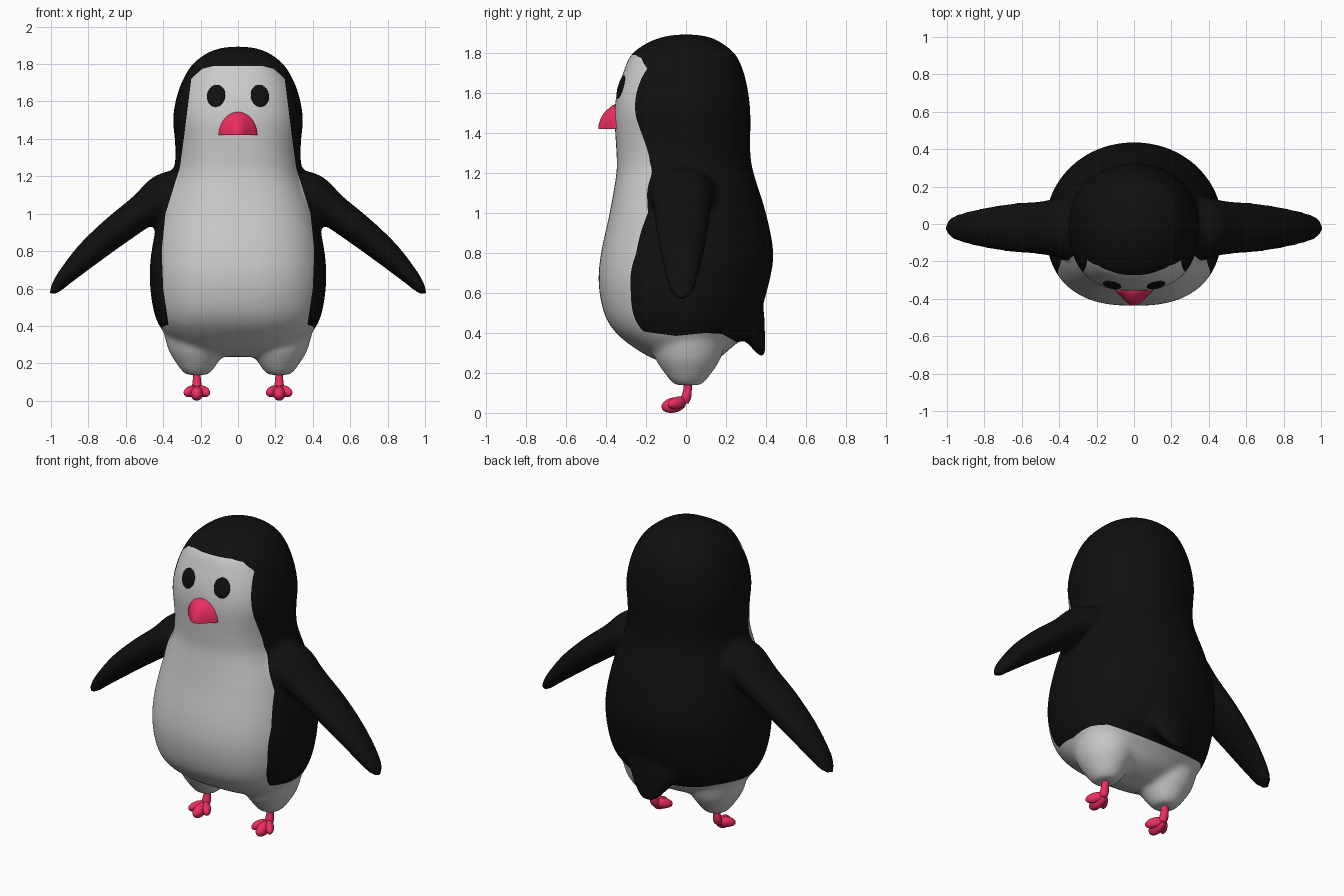
import bpy, bmesh
from math import sin, cos, pi, radians
from mathutils import Vector, Matrix

if "Cube" in bpy.data.objects:
    bpy.data.objects.remove(bpy.data.objects["Cube"])


def material(name, rgb):
    m = bpy.data.materials.new(name)
    m.diffuse_color = (*rgb, 1)
    m.use_nodes = True
    m.node_tree.nodes["Principled BSDF"].inputs["Base Color"].default_value = m.diffuse_color
    return m


BLACK = material("black", (0.005, 0.005, 0.005))
WHITE = material("white", (0.7, 0.7, 0.7))
PINK = material("pink", (0.86, 0.027, 0.12))


def finish(bm, name, *mats):
    bmesh.ops.recalc_face_normals(bm, faces=bm.faces)
    me = bpy.data.meshes.new(name)
    bm.to_mesh(me)
    bm.free()
    ob = bpy.data.objects.new(name, me)
    bpy.context.collection.objects.link(ob)
    for m in mats:
        me.materials.append(m)
    me.shade_smooth()
    return ob


def smooth_rows(rows, steps=4):
    """Catmull-Rom interpolation through rows of numbers."""
    pts = [Vector(r) for r in rows]
    out = []
    for i in range(len(pts) - 1):
        a, b, c, d = pts[max(i - 1, 0)], pts[i], pts[i + 1], pts[min(i + 2, len(pts) - 1)]
        for k in range(steps):
            t = k / steps
            out.append(0.5 * (2 * b + (c - a) * t + (2 * a - 5 * b + 4 * c - d) * t * t
                              + (3 * b - a - 3 * c + d) * t ** 3))
    return out + [pts[-1]]


def loft(bm, rings):
    loops = [[bm.verts.new(p) for p in r] for r in rings]
    n = len(loops[0])
    for a, b in zip(loops, loops[1:]):
        for i in range(n):
            bm.faces.new((a[i], a[(i + 1) % n], b[(i + 1) % n], b[i]))
    bm.faces.new(loops[0])
    bm.faces.new(loops[-1])


def oval(c, u, v, n=32):
    return [Vector(c) + Vector(u) * cos(2 * pi * i / n) + Vector(v) * sin(2 * pi * i / n) for i in range(n)]


def body_ring(z, w, front, back, n=64):
    ring = []
    for i in range(n):
        c, s = cos(2 * pi * i / n), sin(2 * pi * i / n)
        e = 2 / 2.5 if s < 0 else 2 / 2.05     # fuller front than back
        x = w * abs(c) ** e * (1 if c > 0 else -1)
        ring.append(Vector((x, -front * abs(s) ** e if s < 0 else back * s ** e, z)))
    return ring


# Body, flippers, thighs and tail, fused into one smooth skin
bm = bmesh.new()
profile = [(.235, .16, .06, .08), (.27, .27, .16, .16), (.32, .35, .25, .22), (.4, .42, .35, .31),
           (.5, .455, .41, .37), (.65, .472, .437, .415), (.8, .462, .425, .437), (1.0, .42, .382, .40),
           (1.2, .35, .348, .338), (1.3, .335, .348, .322), (1.4, .338, .354, .322), (1.5, .347, .358, .322),
           (1.6, .334, .346, .312), (1.7, .302, .315, .29), (1.79, .25, .275, .25),
           (1.85, .18, .195, .18), (1.882, .105, .11, .11), (1.893, .03, .03, .03)]
loft(bm, [body_ring(*r) for r in smooth_rows(profile)])
flipper = [(.2, 1.12, .17, .17), (.36, 1.10, .135, .165), (.5, 1.02, .095, .142), (.65, .91, .084, .13),
           (.8, .785, .07, .106), (.92, .667, .047, .078), (.975, .603, .03, .055), (1.003, .57, .01, .02)]
thigh = [(.138, .05), (.15, .072), (.2, .11), (.28, .155), (.42, .19)]
for s in (1, -1):
    loft(bm, [oval((s * x, -.02, z), (s * .69 * a, 0, .72 * a), (0, b, 0))
              for x, z, a, b in smooth_rows(flipper)])
    loft(bm, [oval((s * .22, .01, z), (r, 0, 0), (0, r * 1.08, 0)) for z, r in smooth_rows(thigh)])
tail = [(.24, .62, .2, .14), (.31, .46, .17, .09), (.35, .37, .12, .05), (.375, .31, .07, .025), (.385, .283, .03, .01)]
loft(bm, [oval((0, y, z), (w, 0, 0), (0, .9 * d, .4 * d)) for y, z, w, d in smooth_rows(tail)])
body = finish(bm, "body", WHITE, BLACK)
bpy.context.view_layer.objects.active = body
mod = body.modifiers.new("fuse", 'REMESH')
mod.mode, mod.voxel_size = 'VOXEL', 0.016
mod = body.modifiers.new("soften", 'SMOOTH')
mod.factor, mod.iterations = 0.5, 8
for name in ("fuse", "soften"):
    bpy.ops.object.modifier_apply(modifier=name)


# Coat pattern: positive inside the white bib, face and underside
def lookup(table, v):
    if v <= table[0][0]:
        return table[0][1]
    for (a, p), (b, q) in zip(table, table[1:]):
        if v <= b:
            return p + (q - p) * (v - a) / (b - a)
    return table[-1][1]


BIB = [(.4, .37), (.6, .40), (.8, .408), (1.0, .388), (1.25, .31), (1.4, .29), (1.72, .25)]
BROW = [(.13, 1.79), (.19, 1.775), (.26, 1.715)]
HEM = [(-.2, .405), (-.05, .385), (.1, .40), (.18, .395), (.26, .35), (.3, .33), (.36, .25)]


def white(p):
    x, y, z = abs(p.x), p.y, p.z
    bib = min(lookup(BIB, z) - x, lookup(BROW, x) - z, -y - .05)
    return max(bib, lookup(HEM, y) - z)


bm = bmesh.new()
bm.from_mesh(body.data)
cuts = []
for e in list(bm.edges):
    a, b = e.verts
    fa, fb = white(a.co), white(b.co)
    if fa * fb < 0:
        cuts.append(bmesh.utils.edge_split(e, a, min(max(fa / (fa - fb), .03), .97))[1])
bmesh.ops.connect_verts(bm, verts=cuts)
for f in bm.faces:
    f.material_index = 0 if white(f.calc_center_median()) > 0 else 1
    f.smooth = True
bm.to_mesh(body.data)
bm.free()

# Eyes, laid flat on the face
for s, side in ((1, "left"), (-1, "right")):
    hit, loc, normal, _ = body.ray_cast(Vector((s * .117, -2, 1.63)), Vector((0, 1, 0)))
    turn = normal.to_track_quat('Z', 'Y').to_matrix().to_4x4()
    bm = bmesh.new()
    bmesh.ops.create_uvsphere(bm, u_segments=32, v_segments=16, radius=1,
                              matrix=Matrix.Translation(loc) @ turn @ Matrix.Diagonal((.05, .061, .01, 1)))
    finish(bm, side + "_eye", BLACK)

# Beak: half dome with a flat underside
bm = bmesh.new()
beak = [(-.31, .105, .125), (-.355, .102, .124), (-.385, .072, .105), (-.41, .048, .08), (-.428, .028, .05), (-.437, .01, .02)]
loft(bm, [[Vector((w * cos(pi * i / 20), y, 1.42 + h * sin(pi * i / 20))) for i in range(21)]
          for y, w, h in smooth_rows(beak, 3)])
ob = finish(bm, "beak", PINK)
bpy.ops.object.select_all(action='DESELECT')
ob.select_set(True)
bpy.context.view_layer.objects.active = ob
bpy.ops.object.shade_smooth_by_angle(angle=radians(50))

# Feet: ankle and three toes
for s, side in ((1, "left"), (-1, "right")):
    bm = bmesh.new()
    ankle = [(.01, .17, .02), (.008, .12, .021), (0, .08, .026), (-.012, .05, .024)]
    loft(bm, [oval((s * .22, y, z), (r, 0, 0), (0, r, 0), 20) for y, z, r in smooth_rows(ankle)])
    for yaw, length, r, z in ((0, .062, .033, .042), (38, .056, .026, .052), (-38, .056, .026, .052)):
        m = (Matrix.Translation((s * .22, -.005, z + .012)) @ Matrix.Rotation(radians(yaw), 4, 'Z')
             @ Matrix.Rotation(radians(12), 4, 'X') @ Matrix.Translation((0, -length + .004, 0))
             @ Matrix.Diagonal((r, length, r * 1.15, 1)))
        bmesh.ops.create_uvsphere(bm, u_segments=24, v_segments=14, radius=1, matrix=m)
    low = min(v.co.z for v in bm.verts)
    bmesh.ops.translate(bm, verts=[v for v in bm.verts if v.co.z < .1], vec=(0, 0, -low))
    finish(bm, side + "_foot", PINK)
